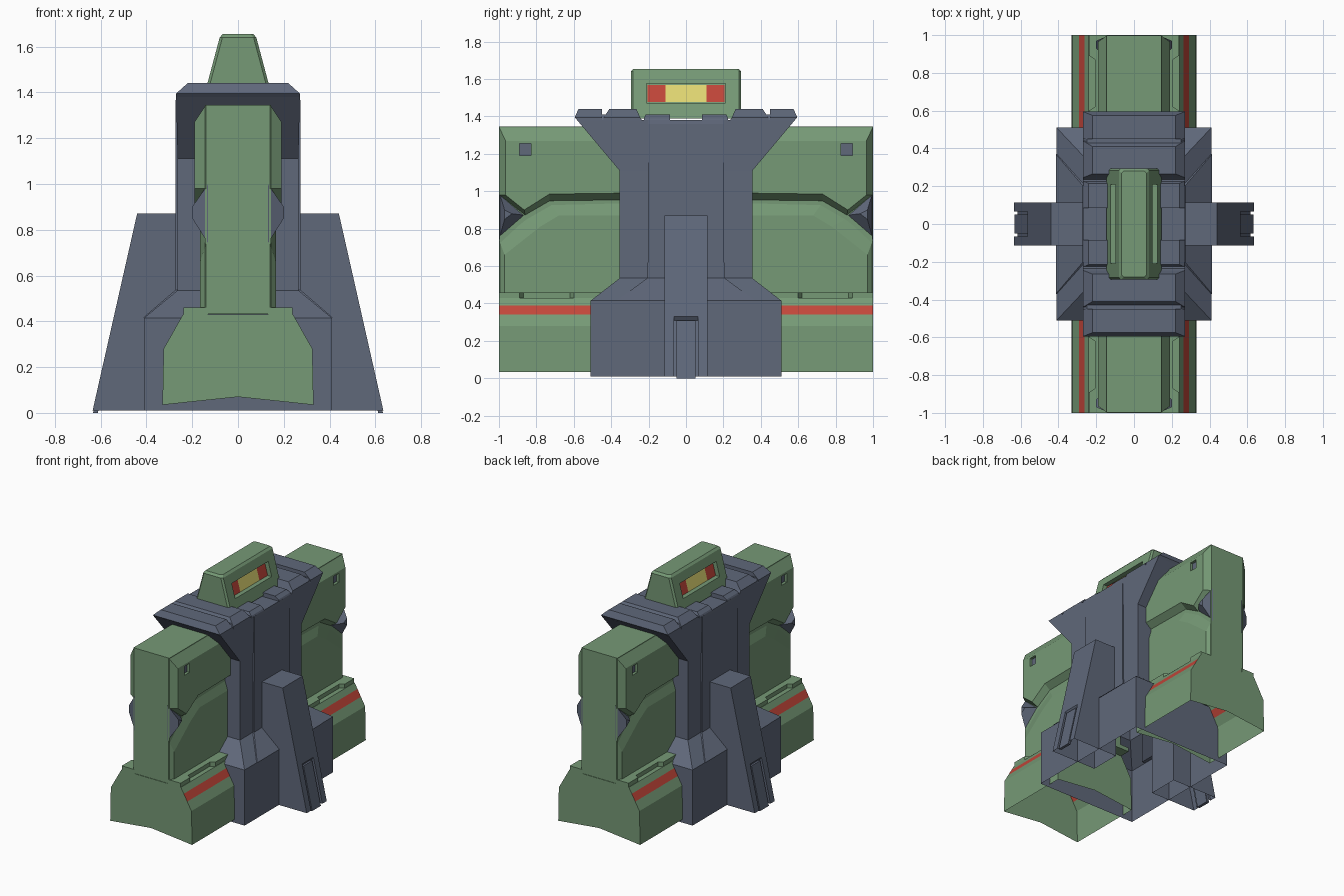
import bpy, bmesh

if "Cube" in bpy.data.objects:
    bpy.data.objects.remove(bpy.data.objects["Cube"], do_unlink=True)


def material(name, r, g, b):
    m = bpy.data.materials.new(name)
    m.use_nodes = True
    m.diffuse_color = (r, g, b, 1)
    m.node_tree.nodes["Principled BSDF"].inputs["Base Color"].default_value = (r, g, b, 1)
    return m


green = material("armour green", .18, .32, .18)
slate = material("slate blue", .115, .138, .195)
red = material("warning red", .54, .062, .042)
yellow = material("lamp yellow", .76, .69, .17)


def rect(z, x0, x1, y0, y1, c=0):
    """Horizontal rectangle, with corners cut by c when given."""
    if not c:
        return [(x0, y0, z), (x1, y0, z), (x1, y1, z), (x0, y1, z)]
    return [(x0 + c, y0, z), (x1 - c, y0, z), (x1, y0 + c, z), (x1, y1 - c, z),
            (x1 - c, y1, z), (x0 + c, y1, z), (x0, y1 - c, z), (x0, y0 + c, z)]


def side(x, pts):
    """Outline in the side plane at a given x."""
    return [(x, y, z) for y, z in pts]


def loft(name, rings, mat, mirror="", open_below=False):
    """Skin a stack of matching rings, cap the ends, optionally drop the underside."""
    bm = bmesh.new()
    rows = [[bm.verts.new(p) for p in ring] for ring in rings]
    n = len(rows[0])
    for a, b in zip(rows, rows[1:]):
        for i in range(n):
            j = (i + 1) % n
            bm.faces.new((a[i], a[j], b[j], b[i]))
    bm.faces.new(rows[0])
    bm.faces.new(rows[-1])
    bmesh.ops.remove_doubles(bm, verts=bm.verts[:], dist=1e-5)
    bmesh.ops.recalc_face_normals(bm, faces=bm.faces[:])
    if open_below:
        bm.normal_update()
        under = [f for f in bm.faces if f.normal.z < -.9]
        bmesh.ops.delete(bm, geom=under, context="FACES")
    mesh = bpy.data.meshes.new(name)
    bm.to_mesh(mesh)
    bm.free()
    mesh.materials.append(mat)
    ob = bpy.data.objects.new(name, mesh)
    bpy.context.scene.collection.objects.link(ob)
    if mirror:
        add_mirror(ob, mirror)
    return ob


def add_mirror(ob, axes):
    mod = ob.modifiers.new("Mirror", "MIRROR")
    mod.use_axis = ("x" in axes, "y" in axes, False)
    mod.use_mirror_merge = False


def cut(ob, cutter):
    cutter.hide_render = True
    cutter.hide_viewport = True
    mod = ob.modifiers.new("Cut", "BOOLEAN")
    mod.operation = "DIFFERENCE"
    mod.solver = "EXACT"
    mod.object = cutter


# Green wall footing, hollow below, with a red stripe along each slope
half = [(.33, .035), (.325, .28), (.291, .34), (.263, .39), (.24, .43)]
profile = [(0, .07)] + half + [(-x, z) for x, z in reversed(half)]
footing = loft("wall_footing", [[(x, y, z) for x, z in profile] for y in (.42, 1)],
               green, "y", open_below=True)
footing.data.materials.append(red)
for f in footing.data.polygons:
    if .34 < f.center.z < .39 and abs(f.center.x) > .25:
        f.material_index = 1

# Notched ledge on top of the footing
plan = [(.13, .34), (.237, .34), (.237, .6), (.207, .62), (.207, .87), (.237, .89), (.237, 1), (.13, 1)]
loft("footing_ledge", [[(x, y, z) for x, y in plan] for z in (.43, .46)], green, "xy")

# Wall core and its raised side panels
loft("wall_core", [rect(z, -.145, .145, .34, .998) for z in (.431, 1.345)], green, "y")
upper = loft("upper_panel", [
    side(.14, [(.34, .95), (.73, .945), (.86, .87), (1, .98), (1, 1.345), (.34, 1.345)]),
    side(.19, [(.34, .99), (.73, .985), (.865, .9), (.965, .98), (.965, 1.27), (.34, 1.27)])],
    green)
loft("lower_panel", [
    side(.14, [(.34, .45), (.34, .95), (.73, .94), (.87, .86), (1, .74), (1, .45)]),
    side(.165, [(.34, .45), (.34, .87), (.68, .87), (.78, .81), (.97, .66), (.97, .45)])],
    green, "xy")

# Latch pockets near the wall ends, with a slate floor
pocket = loft("latch_cutter", [rect(z, .165, .25, .83, .89) for z in (1.19, 1.255)], green)
cut(upper, pocket)
add_mirror(upper, "xy")
loft("latch_plate", [rect(z, .163, .17, .828, .892) for z in (1.188, 1.257)], slate, "xy")

# Slate end lugs
loft("end_lug", [
    side(.13, [(.85, .87), (1, 1), (1, .74)]),
    side(.2, [(.93, .88), (.97, .9), (.97, .85)])], slate, "xy")

# Central pillar: wide hollow foot, straight column, flared top
loft("pillar", [rect(z, -x, x, -y, y) for z, x, y in (
    (.01, .41, .51), (.415, .41, .51), (.535, .264, .355),
    (1.11, .264, .355), (1.38, .27, .582))], slate, open_below=True)
loft("pillar_face_plate", [rect(z, x - .03, x, -y, y) for z, x, y in (
    (.416, .414, .37), (.537, .273, .205), (1.36, .273, .2), (1.38, .27, .2))], slate, "x")

# Roof slabs separated by grooves
loft("roof_edge_slab", [rect(z, -x, x, .45, y) for z, x, y in (
    (1.379, .27, .58), (1.395, .27, .595), (1.44, .22, .575))], slate, "y")
loft("roof_inner_slab", [rect(z, -x, x, a, b) for z, x, a, b in (
    (1.379, .27, .235, .44), (1.395, .27, .245, .44), (1.44, .22, .265, .41))], slate, "y")
loft("roof_edge_strip", [rect(z, -x, x, .43, .46) for z, x in ((1.379, .27), (1.41, .25))],
     slate, "y")
loft("roof_centre_slab", [rect(z, -x, x, .085, y) for z, x, y in (
    (1.379, .27, .225), (1.39, .265, .225), (1.41, .24, .215))], slate, "y")


# Slanted hollow buttresses, with a slot and a tab at the foot
def slope_x(z):
    return .635 - .226 * (z - .01)


def slotted(z, depth):
    x = slope_x(z)
    outer = [(.26, .115), (x, .115), (x, .065), (x - depth, .065)]
    return [(a, -b, z) for a, b in outer] + [(a, b, z) for a, b in reversed(outer)]


loft("buttress", [slotted(z, d) for z, d in ((.01, .018), (.31, .018), (.33, 0), (.87, 0))],
     slate, "x", open_below=True)
loft("foot_tab", [rect(z, slope_x(z) - .025, slope_x(z) - .004, -.05, .05)
                  for z in (0, .31)], slate, "x")


# Lamp housing with a recessed window on each side
def lamp_x(z):
    return .14 - .267 * (z - 1.415)


housing = loft("lamp_housing", [rect(z, -x, x, -y, y, .012) for z, x, y in (
    (1.39, lamp_x(1.39), .295), (1.64, lamp_x(1.64), .295), (1.655, .066, .28))], green)
window = loft("window_cutter", [rect(z, lamp_x(z) - .035, lamp_x(z) + .05, -.21, .21)
                                for z in (1.473, 1.577)], green, "x")
cut(housing, window)


def lamp(name, y0, y1, mat, axes):
    loft(name, [rect(z, lamp_x(z) - .037, lamp_x(z) - .028, y0, y1)
                for z in (1.476, 1.568)], mat, axes)


lamp("yellow_lamp", -.11, .11, yellow, "x")
lamp("red_lamp", .11, .205, red, "xy")
